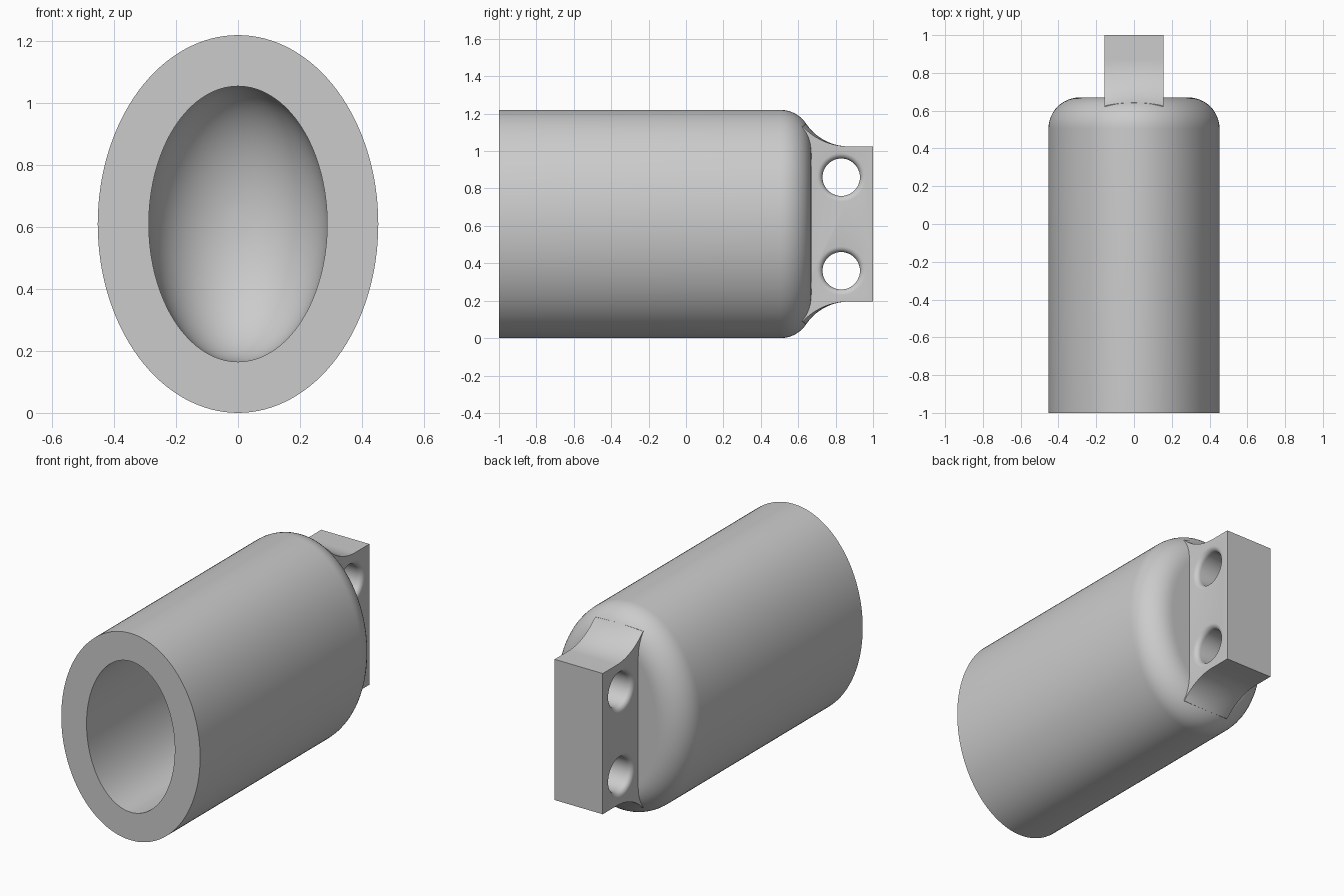
import bpy, bmesh, math

cube = bpy.data.objects.get("Cube")
if cube:
    bpy.data.objects.remove(cube)

grey = bpy.data.materials.new("plain grey")
grey.use_nodes = True
colour = (0.6, 0.6, 0.6, 1)
grey.diffuse_color = colour
grey.node_tree.nodes["Principled BSDF"].inputs["Base Color"].default_value = colour

RX, RZ, MID = 0.453, 0.61, 0.61      # outer ellipse and its centre height
WALL = 0.165                         # wall thickness, also the end rounding
SHOULDER = 0.505                     # where the end rounding starts
HALF, LUG_TOP, LUG_END = 0.157, 0.415, 0.87
SEGMENTS = 128


def loft(bm, rings, closed=False):
    """Skin matching closed loops of points; cap the ends unless closed."""
    loops = [[bm.verts.new(p) for p in ring] for ring in rings]
    pairs = list(zip(loops, loops[1:]))
    if closed:
        pairs.append((loops[-1], loops[0]))
    else:
        bm.faces.new(loops[0])
        bm.faces.new(loops[-1])
    for a, b in pairs:
        for i in range(len(a)):
            j = (i + 1) % len(a)
            bm.faces.new((a[i], a[j], b[j], b[i]))


def finish(bm, name):
    bmesh.ops.recalc_face_normals(bm, faces=bm.faces)
    mesh = bpy.data.meshes.new(name)
    bm.to_mesh(mesh)
    bm.free()
    mesh.materials.append(grey)
    obj = bpy.data.objects.new(name, mesh)
    bpy.context.collection.objects.link(obj)
    return obj


def smooth(obj):
    bpy.ops.object.select_all(action='DESELECT')
    obj.select_set(True)
    bpy.context.view_layer.objects.active = obj
    bpy.ops.object.shade_smooth_by_angle(angle=math.radians(30))


def ellipse(rx, rz, y):
    turns = [math.tau * i / SEGMENTS for i in range(SEGMENTS)]
    return [(rx * math.cos(t), y, MID + rz * math.sin(t)) for t in turns]


# Hollow oval body: bore dome, open rim, outer wall, rounded closed end
rings = []
for i in range(1, 17):
    t = math.pi / 2 * i / 16
    s = math.sin(t)
    rings.append(ellipse((RX - WALL) * s, (RZ - WALL) * s, 0.21 + 0.29 * math.cos(t)))
rings += [ellipse(RX - WALL, RZ - WALL, -1), ellipse(RX, RZ, -1)]
for i in range(13):
    t = math.pi / 2 * i / 12
    d = WALL * (1 - math.cos(t))
    rings.append(ellipse(RX - d, RZ - d, SHOULDER + WALL * math.sin(t)))
rings.append(ellipse(RX - WALL - 0.01, RZ - WALL - 0.01, SHOULDER + WALL))
bm = bmesh.new()
loft(bm, rings)
smooth(finish(bm, "body"))


# Mounting lug: each slice has arcs tangent to both the lug and the body end
def lug_slice(x):
    crown = RZ * math.sqrt(1 - (x / RX) ** 2) - WALL
    reach, drop = LUG_END - SHOULDER, LUG_TOP - crown
    r = (reach ** 2 + drop ** 2 - WALL ** 2) / (2 * (WALL - drop))
    sweep = math.asin(reach / (r + WALL))
    half = [(1, LUG_TOP)]
    for i in range(17):
        t = sweep * i / 16
        half.append((LUG_END - r * math.sin(t), LUG_TOP + r * (1 - math.cos(t))))
    half.append((0.56, half[-1][1] - 0.02))
    outline = half + [(y, -z) for y, z in reversed(half)]
    return [(x, y, MID + z) for y, z in outline]


bm = bmesh.new()
loft(bm, [lug_slice(HALF * (i / 6 - 1)) for i in range(13)])
lug = finish(bm, "mounting_lug")

# Two round holes with softened rims
FLARE = 0.03
side = [(HALF + 0.02, 0.1 + FLARE)]
for i in range(7):
    t = math.pi / 2 * i / 6
    side.append((HALF - FLARE * (1 - math.cos(t)), 0.1 + FLARE * (1 - math.sin(t))))
spool = side + [(-x, r) for x, r in reversed(side)]
bm = bmesh.new()
for z in (-0.25, 0.25):
    loft(bm, [[(x, 0.83 + r * math.cos(math.tau * i / 48),
                MID + z + r * math.sin(math.tau * i / 48)) for i in range(48)]
              for x, r in spool])
cutter = finish(bm, "hole_cutter")
cut = lug.modifiers.new("holes", 'BOOLEAN')
cut.operation = 'DIFFERENCE'
cut.solver = 'EXACT'
cut.object = cutter
bpy.ops.object.select_all(action='DESELECT')
lug.select_set(True)
bpy.context.view_layer.objects.active = lug
bpy.ops.object.modifier_apply(modifier=cut.name)
bpy.data.objects.remove(cutter)
smooth(lug)
